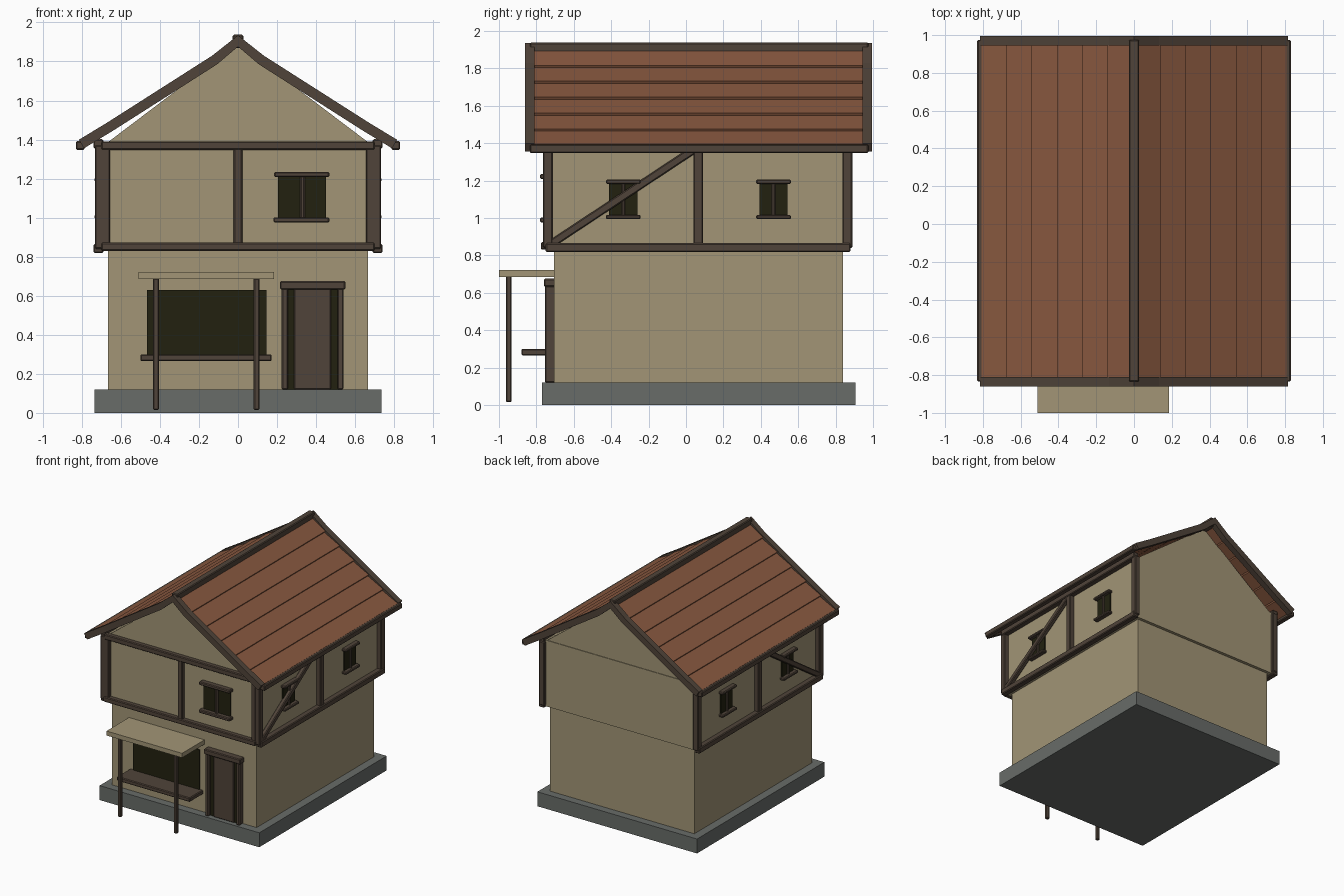
import bpy, bmesh, math
from mathutils import Matrix, Vector

if "Cube" in bpy.data.objects:
    bpy.data.objects.remove(bpy.data.objects["Cube"])


def mat(name, r, g, b):
    m = bpy.data.materials.new(name)
    m.diffuse_color = (r, g, b, 1)
    m.use_nodes = True
    m.node_tree.nodes["Principled BSDF"].inputs["Base Color"].default_value = m.diffuse_color
    return m


PLASTER = mat("plaster", 0.36, 0.30, 0.18)
WOOD = mat("dark_wood", 0.08, 0.057, 0.041)
TILE = mat("roof_tile", 0.25, 0.10, 0.051)
STONE = mat("stone", 0.138, 0.15, 0.14)
GLASS = mat("dark_opening", 0.016, 0.0155, 0.005)


def finish(name, bm, material, mirror=False, bevel=0.0):
    bmesh.ops.recalc_face_normals(bm, faces=bm.faces)
    me = bpy.data.meshes.new(name)
    bm.to_mesh(me)
    bm.free()
    me.materials.append(material)
    ob = bpy.data.objects.new(name, me)
    bpy.context.collection.objects.link(ob)
    if bevel:
        mod = ob.modifiers.new("chamfer", 'BEVEL')
        mod.width = bevel
        mod.segments = 1
        mod.limit_method = 'ANGLE'
    if mirror:
        mod = ob.modifiers.new("mirror", 'MIRROR')
        mod.use_mirror_merge = False
    return ob


def box(name, material, x, y, z, mirror=False):
    """Box from (min, max) pairs; timbers get a small chamfer."""
    bm = bmesh.new()
    bmesh.ops.create_cube(bm, size=1)
    for v in bm.verts:
        v.co = [(a + b) / 2 + c * (b - a) for (a, b), c in zip((x, y, z), v.co)]
    return finish(name, bm, material, mirror, 0.006 if material is WOOD else 0)


def extrude_y(name, material, profile, y0, y1, mirror=False, bevel=0.0):
    """Extrude an (x, z) outline along y."""
    bm = bmesh.new()
    face = bm.faces.new([bm.verts.new((x, y0, z)) for x, z in profile])
    ext = bmesh.ops.extrude_face_region(bm, geom=[face])
    verts = [g for g in ext["geom"] if isinstance(g, bmesh.types.BMVert)]
    bmesh.ops.translate(bm, verts=verts, vec=(0, y1 - y0, 0))
    return finish(name, bm, material, mirror, bevel)


# Foundation and walls
box("foundation", STONE, (-0.735, 0.735), (-0.77, 0.905), (0, 0.12))
box("ground_floor_walls", PLASTER, (-0.665, 0.665), (-0.705, 0.84), (0.12, 0.83))
box("upper_floor_walls", PLASTER, (-0.695, 0.695), (-0.735, 0.865), (0.83, 1.38))
extrude_y("gable", PLASTER, [(-0.675, 1.38), (0.675, 1.38), (0, 1.89)], -0.73, 0.86)

# Front timber frame
box("front_sill_beam", WOOD, (-0.70, 0.70), (-0.775, -0.725), (0.83, 0.872))
box("front_top_beam", WOOD, (-0.70, 0.70), (-0.77, -0.725), (1.347, 1.39))
for i, x in enumerate((-0.678, 0, 0.678)):
    box(f"front_post_{i}", WOOD, (x - 0.022, x + 0.022), (-0.765, -0.725), (0.865, 1.355))

# Side timber frames
box("side_sill_beams", WOOD, (0.69, 0.74), (-0.75, 0.88), (0.818, 0.865), True)
box("side_top_beams", WOOD, (0.69, 0.74), (-0.75, 0.88), (1.355, 1.402), True)
for i, y in enumerate((-0.738, 0.065, 0.863)):
    box(f"side_posts_{i}", WOOD, (0.685, 0.733), (y - 0.026, y + 0.026), (0.84, 1.37), True)

# Diagonal side braces
a, b = Vector((0.713, -0.73, 0.855)), Vector((0.713, 0.05, 1.37))
bm = bmesh.new()
bmesh.ops.create_cube(bm, size=1)
bmesh.ops.scale(bm, verts=bm.verts, vec=(0.036, (b - a).length, 0.042))
angle = math.atan2(b.z - a.z, b.y - a.y)
bmesh.ops.transform(bm, verts=bm.verts,
                    matrix=Matrix.Translation((a + b) / 2) @ Matrix.Rotation(angle, 4, 'X'))
finish("side_braces", bm, WOOD, True, 0.006)

# Upper front window
box("front_window_pane", GLASS, (0.205, 0.45), (-0.744, -0.73), (0.99, 1.215))
box("front_window_mullion", WOOD, (0.318, 0.342), (-0.76, -0.735), (0.99, 1.215))
box("front_window_lintel", WOOD, (0.185, 0.468), (-0.78, -0.73), (1.207, 1.235))
box("front_window_sill", WOOD, (0.182, 0.468), (-0.78, -0.73), (0.975, 1.002))

# Side windows
for i, y in enumerate((-0.335, 0.468)):
    box(f"side_window_panes_{i}", GLASS, (0.69, 0.704), (y - 0.076, y + 0.076), (1.0, 1.195), True)
    box(f"side_window_mullions_{i}", WOOD, (0.69, 0.717), (y - 0.01, y + 0.01), (1.0, 1.195), True)
    box(f"side_window_lintels_{i}", WOOD, (0.69, 0.735), (y - 0.093, y + 0.093), (1.182, 1.205), True)
    box(f"side_window_sills_{i}", WOOD, (0.69, 0.735), (y - 0.093, y + 0.093), (0.993, 1.016), True)

# Shop window, counter and canopy
box("shop_opening", GLASS, (-0.465, 0.145), (-0.714, -0.70), (0.29, 0.63))
box("shop_counter", WOOD, (-0.50, 0.172), (-0.88, -0.70), (0.265, 0.3))
box("canopy", PLASTER, (-0.51, 0.185), (-1.0, -0.70), (0.685, 0.722))
for i, x in enumerate((-0.42, 0.095)):
    box(f"canopy_post_{i}", WOOD, (x - 0.015, x + 0.015), (-0.963, -0.933), (0.015, 0.69))

# Door
box("door_recess", GLASS, (0.235, 0.53), (-0.725, -0.70), (0.12, 0.645))
box("door", WOOD, (0.287, 0.477), (-0.737, -0.70), (0.12, 0.64))
for i, x in enumerate((0.24, 0.525)):
    box(f"door_jamb_{i}", WOOD, (x - 0.016, x + 0.016), (-0.755, -0.70), (0.12, 0.64))
box("door_lintel", WOOD, (0.215, 0.55), (-0.76, -0.70), (0.632, 0.675))

# Roof slope points, ridge to eave
slope = list(zip([0.8 * i / 6 for i in range(7)],
                 (1.905, 1.80, 1.715, 1.63, 1.545, 1.46, 1.378)))

# Overlapping tile rows
for i in range(6):
    (x0, z0), (x1, z1) = slope[i], slope[i + 1]
    extrude_y(f"tile_row_{i + 1}", TILE,
              [(x0, z0 - 0.018), (x0, z0 + 0.004), (x1 + 0.008, z1 + 0.016),
               (x1 - 0.008, z1 - 0.012)], -0.83, 0.96, True)

# Barge boards along both gable ends
edge = slope[:-1] + [(0.815, 1.37)]
half = 0.029
outline = [(x, z + half) for x, z in edge] + [(x - 0.026, z - half + 0.014) for x, z in edge[:0:-1]]
outline += [(0, 1.905 - half)]
for name, y0, y1 in (("front", -0.86, -0.81), ("back", 0.945, 0.995)):
    extrude_y(f"{name}_barge_boards", WOOD, outline, y0, y1, True)

# Ridge and eave beams
box("ridge_beam", WOOD, (-0.027, 0.027), (-0.835, 0.975), (1.87, 1.937))
box("eave_beams", WOOD, (0.785, 0.83), (-0.835, 0.975), (1.347, 1.392), True)
